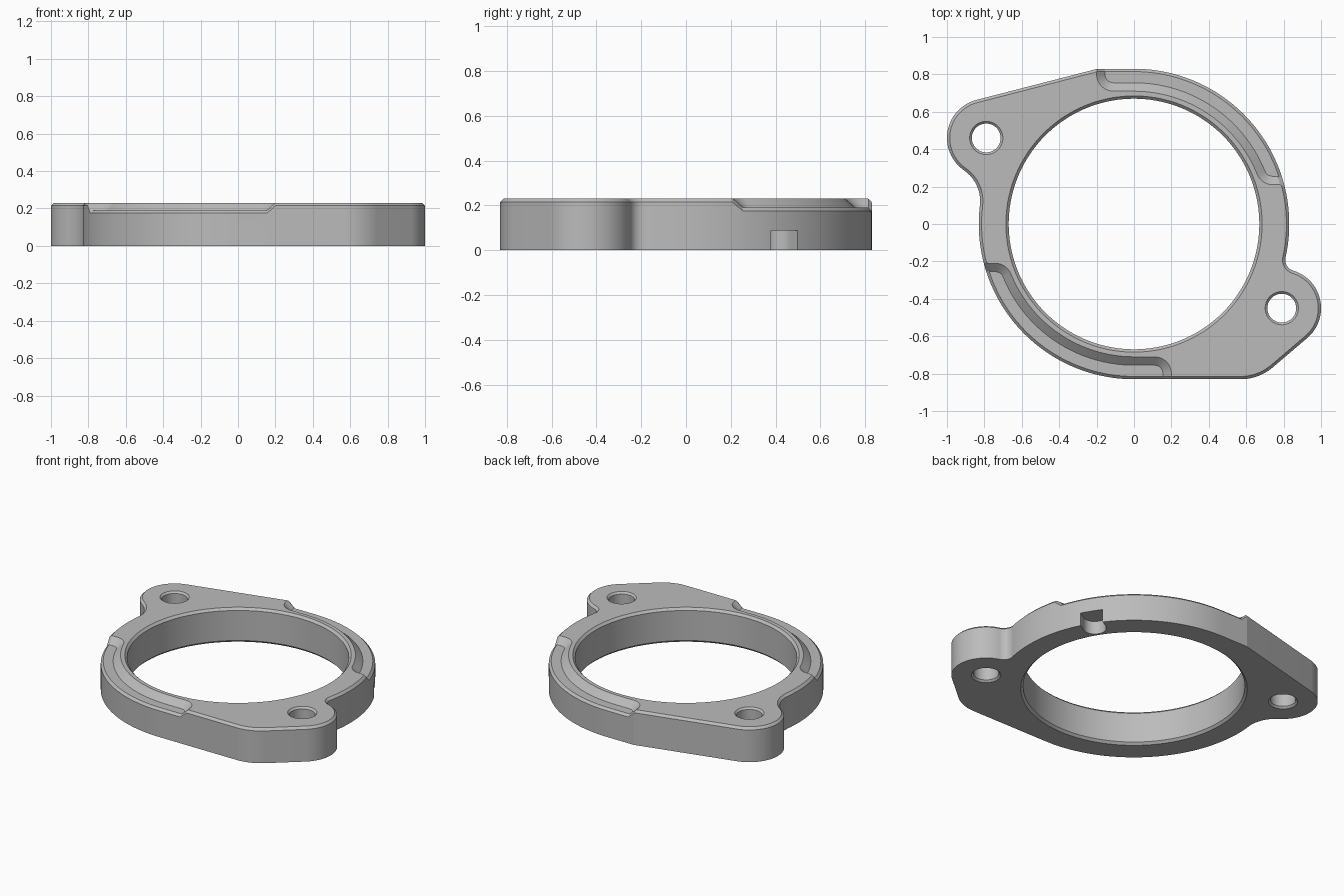
import bpy, bmesh
from math import sin, cos, pi, radians, degrees, acos, atan2, hypot, ceil, sqrt

cube = bpy.data.objects.get("Cube")
if cube:
    bpy.data.objects.remove(cube, do_unlink=True)

HEIGHT, RING, BORE, CHAMFER = 0.23, 0.83, 0.67, 0.015
FLOOR, POCKET, CORNER, SLOPE = 0.19, 0.71, 0.09, 0.045
LUG = 0.21
LUG_BACK, LUG_FRONT = (-0.79, 0.46), (0.79, -0.45)

metal = bpy.data.materials.new("grey metal")
metal.use_nodes = True
metal.diffuse_color = (0.5, 0.5, 0.5, 1)
metal.node_tree.nodes["Principled BSDF"].inputs["Base Color"].default_value = (0.5, 0.5, 0.5, 1)


def arc(c, r, a, b, step=4):
    """Points on a circle from angle a to b, in degrees."""
    n = max(2, ceil(abs(b - a) / step))
    angles = [radians(a + (b - a) * i / n) for i in range(n + 1)]
    return [(c[0] + r * cos(t), c[1] + r * sin(t)) for t in angles]


def heading(p, q):
    return degrees(atan2(q[1] - p[1], q[0] - p[0]))


def loft(name, rings):
    """Closed solid through equal rings of points."""
    bm = bmesh.new()
    rows = [[bm.verts.new(p) for p in ring] for ring in rings]
    n = len(rows[0])
    for low, high in zip(rows, rows[1:]):
        for i in range(n):
            j = (i + 1) % n
            bm.faces.new((low[i], low[j], high[j], high[i]))
    bm.faces.new(rows[0][::-1])
    bm.faces.new(rows[-1])
    bmesh.ops.recalc_face_normals(bm, faces=bm.faces[:])
    mesh = bpy.data.meshes.new(name)
    bm.to_mesh(mesh)
    bm.free()
    mesh.materials.append(metal)
    ob = bpy.data.objects.new(name, mesh)
    bpy.context.collection.objects.link(ob)
    return ob


def at(points, z):
    return [(x, y, z) for x, y in points]


def inset(points, d):
    """Move a counter-clockwise outline inward by d."""
    out = []
    for i, (x, y) in enumerate(points):
        p, q = points[i - 1], points[(i + 1) % len(points)]
        l1, l2 = hypot(x - p[0], y - p[1]), hypot(q[0] - x, q[1] - y)
        n1 = (-(y - p[1]) / l1, (x - p[0]) / l1)
        n2 = (-(q[1] - y) / l2, (q[0] - x) / l2)
        k = d / (1 + n1[0] * n2[0] + n1[1] * n2[1])
        out.append((x + k * (n1[0] + n2[0]), y + k * (n1[1] + n2[1])))
    return out


def lug_outline(c, start, f):
    """Lug arc followed by the concave fillet back to the ring."""
    dist, a = hypot(*c), heading((0, 0), c)
    d = degrees(acos(((RING + f) ** 2 + dist ** 2 - (LUG + f) ** 2) / (2 * (RING + f) * dist)))
    t = radians(a + d)
    fc = ((RING + f) * cos(t), (RING + f) * sin(t))
    end = start + (heading(c, fc) - start) % 360
    f0 = heading(fc, c)
    f1 = f0 - (f0 - heading(fc, (0, 0))) % 360
    return arc(c, LUG, start, end) + arc(fc, f, f0, f1), a + d


# Plate outline, counter-clockwise
back_lug, back_end = lug_outline(LUG_BACK, 104.5, 0.2)
front_lug, front_end = lug_outline(LUG_FRONT, -49.8, 0.06)
path = (arc((0, 0), RING, front_end, 90, 2) + [(-0.195, RING)] + back_lug
        + arc((0, 0), RING, back_end, 270, 2)
        + arc((0.57, -0.566), 0.264, -90, -49.8) + front_lug)
outline = []
for p in path:
    if not outline or hypot(p[0] - outline[-1][0], p[1] - outline[-1][1]) > 1e-4:
        outline.append(p)
if hypot(outline[0][0] - outline[-1][0], outline[0][1] - outline[-1][1]) < 1e-4:
    outline.pop()

flange = loft("flange_plate", [at(outline, 0), at(outline, HEIGHT - CHAMFER),
                               at(inset(outline, CHAMFER), HEIGHT)])


def cut(cutter):
    cutter.hide_render = True
    mod = flange.modifiers.new("cut", "BOOLEAN")
    mod.operation, mod.solver, mod.object = "DIFFERENCE", "EXACT", cutter
    bpy.context.view_layer.objects.active = flange
    bpy.ops.object.modifier_apply(modifier=mod.name)
    bpy.data.objects.remove(cutter, do_unlink=True)


def round_hole(name, c, r, ch, step):
    """Through hole, chamfered at both ends."""
    e = 0.02
    rings = [(-e, r + ch + e), (ch, r), (HEIGHT - ch, r), (HEIGHT + e, r + ch + e)]
    cut(loft(name, [at(arc(c, rr, 0, 360, step)[:-1], z) for z, rr in rings]))


round_hole("bore_cutter", (0, 0), BORE, CHAMFER, 2.5)
for lug in (LUG_BACK, LUG_FRONT):
    round_hole("bolt_hole_cutter", lug, 0.077, 0.012, 8)


def pocket_plan(o):
    """Plan of the edge pocket, its walls moved outward by o."""
    r = CORNER - o
    mid = POCKET + CORNER
    c1 = (-0.2 + CORNER, mid)
    c2y = 0.21 + CORNER
    c2 = (sqrt(mid ** 2 - c2y ** 2), c2y)
    a2 = heading((0, 0), c2)
    return ([(-0.2 + o, 0.96)] + arc(c1, r, 180, 270, 9)
            + [(0, POCKET + o)] + arc((0, 0), POCKET + o, 88, a2 + 2, 2)
            + arc(c2, r, a2 + 180, 270, 9) + [(0.96, 0.21 + o), (0.96, 0.96)])


# Sloped pockets on two opposite edges, with a chamfer along their floors
for s in (1, -1):
    def turned(points, z):
        return [(s * x, s * y, z) for x, y in points]

    cut(loft("pocket_cutter", [turned(pocket_plan(SLOPE), FLOOR),
                               turned(pocket_plan(-SLOPE), 2 * HEIGHT - FLOOR)]))
    rise = 2 * (HEIGHT - FLOOR)
    stations = [((-0.245, RING), (0, 1), rise), ((-0.155, RING), (0, 1), 0)]
    for i in range(37):
        t = radians(90 + (17.9 - 90) * i / 36)
        stations.append(((RING * cos(t), RING * sin(t)), (cos(t), sin(t)), 0))
    t = radians(11.4)
    stations.append(((RING * cos(t), RING * sin(t)), (cos(t), sin(t)), rise))
    section = [(0.025, 0.01), (-0.03, -0.045), (-0.03, 0.01)]
    cut(loft("pocket_edge_cutter", [
        [(s * (p[0] - n[0] * d), s * (p[1] - n[1] * d), FLOOR + h + z) for d, z in section]
        for p, n, h in stations]))

# Round-ended locating slot under the rim
t = radians(32)
slot = arc((0.77, 0), 0.07, 90, 270, 9) + [(1, -0.07), (1, 0.07)]
slot = [(x * cos(t) - y * sin(t), x * sin(t) + y * cos(t)) for x, y in slot]
cut(loft("slot_cutter", [at(slot, -0.05), at(slot, 0.087)]))

# Smooth the curved walls, keep the edges sharp
bpy.ops.object.select_all(action="DESELECT")
flange.select_set(True)
bpy.context.view_layer.objects.active = flange
bpy.ops.object.shade_smooth_by_angle(angle=radians(12))
